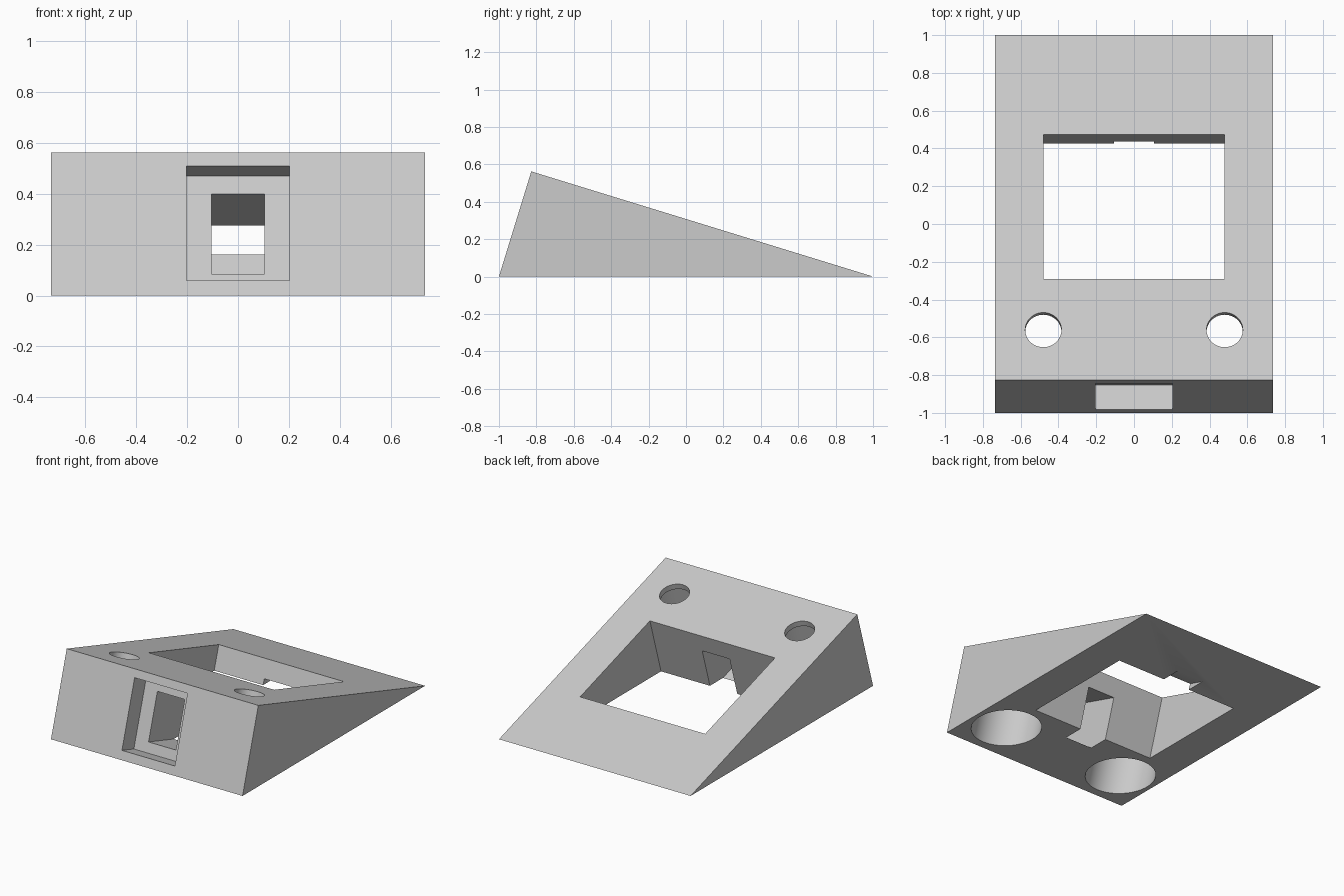
import bpy, bmesh, math
from mathutils import Matrix

if "Cube" in bpy.data.objects:
    bpy.data.objects.remove(bpy.data.objects["Cube"])

TILT = math.radians(17.1)
HALF_WIDTH = 0.735
TOP = 2 * math.sin(TILT)       # height of the slope above the lower front edge
# tilted frame: local y runs along the slope, local z runs up the front face
FRAME = Matrix.Translation((0, -1, 0)) @ Matrix.Rotation(-TILT, 4, 'X')

grey = bpy.data.materials.new("light_grey")
grey.use_nodes = True
colour = (0.6, 0.6, 0.6, 1)
grey.diffuse_color = colour
grey.node_tree.nodes["Principled BSDF"].inputs["Base Color"].default_value = colour


def make_object(name, bm):
    bmesh.ops.recalc_face_normals(bm, faces=bm.faces)
    mesh = bpy.data.meshes.new(name)
    bm.to_mesh(mesh)
    bm.free()
    mesh.materials.append(grey)
    obj = bpy.data.objects.new(name, mesh)
    bpy.context.collection.objects.link(obj)
    return obj


def box_cutter(name, half_x, y0, y1, z0, z1):
    bm = bmesh.new()
    place = Matrix.Translation((0, (y0 + y1) / 2, (z0 + z1) / 2))
    size = Matrix.Diagonal((2 * half_x, y1 - y0, z1 - z0, 1))
    bmesh.ops.create_cube(bm, size=1, matrix=FRAME @ place @ size)
    return make_object(name, bm)


def round_cutter(name, x, y, radius, z0, z1):
    bm = bmesh.new()
    place = Matrix.Translation((x, y, (z0 + z1) / 2))
    bmesh.ops.create_cone(bm, cap_ends=True, segments=64, radius1=radius,
                          radius2=radius, depth=z1 - z0, matrix=FRAME @ place)
    return make_object(name, bm)


# wedge body, extruded from its side profile
bm = bmesh.new()
profile = [(-1, 0), (1, 0), (-1 + TOP * math.sin(TILT), TOP * math.cos(TILT))]
side = bm.faces.new([bm.verts.new((-HALF_WIDTH, y, z)) for y, z in profile])
extruded = bmesh.ops.extrude_face_region(bm, geom=[side])["geom"]
bmesh.ops.translate(bm, vec=(2 * HALF_WIDTH, 0, 0),
                    verts=[v for v in extruded if isinstance(v, bmesh.types.BMVert)])
body = make_object("wedge_body", bm)

# square window, front recess and the slot running back from it
cutters = [
    box_cutter("window_cutter", 0.48, 0.562, 1.362, -0.5, 1),
    box_cutter("recess_cutter", 0.203, -0.3, 0.137, 0.061, 0.533),
    box_cutter("slot_cutter", 0.105, 0.1, 1.8, 0.131, 0.46),
]
# stepped round holes: wide bore below, narrow opening through the slope
for sign, label in ((-1, "right"), (1, "left")):
    x = sign * 0.48
    cutters.append(round_cutter(label + "_bore_cutter", x, 0.279, 0.223, -0.5, TOP - 0.04))
    cutters.append(round_cutter(label + "_hole_cutter", x, 0.279, 0.096, 0.3, 1))

bpy.ops.object.select_all(action='DESELECT')
bpy.context.view_layer.objects.active = body
body.select_set(True)
for cutter in cutters:
    cutter.hide_render = True
    mod = body.modifiers.new(cutter.name, 'BOOLEAN')
    mod.operation = 'DIFFERENCE'
    mod.solver = 'EXACT'
    mod.object = cutter
    bpy.ops.object.modifier_apply(modifier=mod.name)
    bpy.data.objects.remove(cutter)

bpy.ops.object.shade_smooth_by_angle(angle=math.radians(30))
